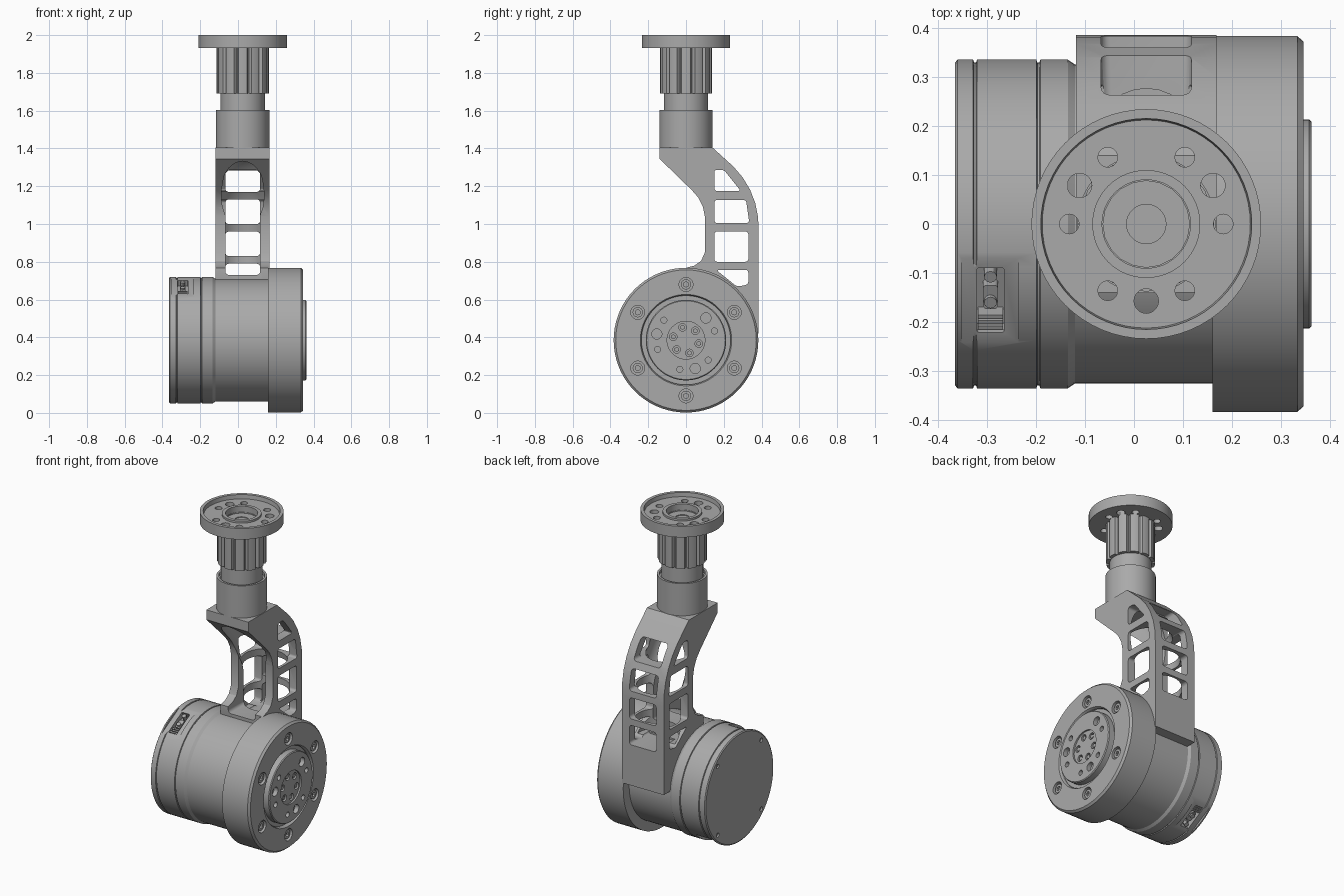
import bpy, bmesh, math
from mathutils import Matrix, Vector

if "Cube" in bpy.data.objects:
    bpy.data.objects.remove(bpy.data.objects["Cube"], do_unlink=True)

grey = bpy.data.materials.new("machined_grey")
grey.use_nodes = True
grey.diffuse_color = (0.4, 0.4, 0.4, 1)
grey.node_tree.nodes["Principled BSDF"].inputs["Base Color"].default_value = (0.4, 0.4, 0.4, 1)

MZ = 0.385    # motor axis height
CX = 0.025    # arm and column centre
TO_X = Matrix.Translation((0, 0, MZ)) @ Matrix.Rotation(math.pi / 2, 4, 'Y')
TO_COLUMN = Matrix.Translation((CX, 0, 0))


def finish(name, bm, matrix=Matrix()):
    bmesh.ops.transform(bm, matrix=matrix, verts=bm.verts)
    bmesh.ops.recalc_face_normals(bm, faces=bm.faces)
    mesh = bpy.data.meshes.new(name)
    bm.to_mesh(mesh)
    bm.free()
    mesh.materials.append(grey)
    ob = bpy.data.objects.new(name, mesh)
    bpy.context.collection.objects.link(ob)
    return ob


def lathe(name, profile, matrix, steps=64):
    """Turn (radius, height) points about z; the profile starts and ends on the axis."""
    bm = bmesh.new()
    vs = [bm.verts.new((r, 0, h)) for r, h in profile]
    es = [bm.edges.new(p) for p in zip(vs, vs[1:])]
    bmesh.ops.spin(bm, geom=vs + es, cent=(0, 0, 0), axis=(0, 0, 1),
                   angle=math.tau, steps=steps, use_merge=True)
    bmesh.ops.remove_doubles(bm, verts=bm.verts, dist=1e-5)
    return finish(name, bm, matrix)


def rod(name, r, low, high, matrix, x=0, y=0, steps=20):
    return lathe(name, [(0, low), (r, low), (r, high), (0, high)],
                 matrix @ Matrix.Translation((x, y, 0)), steps)


def prism(name, pts, axis, low, high, rounding=0, matrix=Matrix()):
    """Extrude a 2D outline along an axis, rounding its corners."""
    place = {'x': lambda a, b, h: (h, a, b), 'y': lambda a, b, h: (a, h, b),
             'z': lambda a, b, h: (a, b, h)}[axis]
    bm = bmesh.new()
    face = bm.faces.new([bm.verts.new(place(a, b, low)) for a, b in pts])
    ext = bmesh.ops.extrude_face_region(bm, geom=[face])
    top = [v for v in ext["geom"] if isinstance(v, bmesh.types.BMVert)]
    bmesh.ops.translate(bm, verts=top, vec=Vector(place(0, 0, high - low)))
    if rounding:
        k = "xyz".index(axis)
        sides = [e for e in bm.edges if abs(e.verts[0].co[k] - e.verts[1].co[k]) > 1e-4]
        bmesh.ops.bevel(bm, geom=sides, offset=rounding, segments=4,
                        profile=0.5, affect='EDGES')
    return finish(name, bm, matrix)


def rect(a, b, c, d):
    return [(a, b), (c, b), (c, d), (a, d)]


def cut(target, cutters):
    for c in cutters:
        c.hide_render = True
        mod = target.modifiers.new("cut", 'BOOLEAN')
        mod.operation, mod.solver, mod.object = 'DIFFERENCE', 'EXACT', c
        bpy.context.view_layer.objects.active = target
        bpy.ops.object.modifier_apply(modifier=mod.name)
        bpy.data.objects.remove(c, do_unlink=True)


def polar(r, degrees):
    a = math.radians(degrees)
    return r * math.cos(a), r * math.sin(a)


# Motor housing with grooves, waist, mounting flange and recessed output ring
motor = lathe("motor_housing", [
    (0, -.365), (.328, -.365), (.335, -.36), (.335, -.328), (.329, -.326), (.329, -.322),
    (.335, -.32), (.335, -.199), (.329, -.197), (.329, -.193), (.335, -.191), (.335, -.135),
    (.325, -.12), (.325, .16), (.383, .16), (.383, .333), (.372, .345), (.242, .345),
    (.236, .335), (.236, .322), (0, .322)], TO_X, 72)
flange_bolts = [polar(.295, 60 * i) for i in range(6)]
cap_bolts = [polar(.3, 45 + 90 * i) for i in range(4)]
cut(motor, [rod("bolt_hole", .037, .318, .4, TO_X, *p) for p in flange_bolts]
    + [rod("cap_hole", .013, -.4, -.355, TO_X, *p) for p in cap_bolts])
for p in flange_bolts:
    bolt = rod("flange_bolt", .027, .31, .337, TO_X, *p)
    cut(bolt, [rod("socket", .014, .325, .4, TO_X, *p, 6)])

# Cable sockets sunk into the housing, on opposite sides
for angle in (29, 209):
    frame = Matrix.Translation((0, 0, MZ)) @ Matrix.Rotation(math.radians(angle), 4, 'X')
    cut(motor, [prism("flat", rect(-.352, -.12, -.235, .12), 'z', .32, .4, .02, frame),
                prism("pocket", rect(-.32, -.075, -.265, .075), 'z', .285, .4, .004, frame)])
    for i in range(3):
        y = -.07 + .013 * i
        prism("socket_rib", rect(-.318, y, -.267, y + .008), 'z', .28, .318, 0, frame)
    prism("socket_plug", rect(-.308, -.025, -.277, .03), 'z', .28, .312, .008, frame)
    for y in (-.005, .055):
        rod("socket_pin", .013, .28, .322, frame, -.2925, y, 12)

# Output hub with its pattern of holes
hub = lathe("output_hub", [(0, .3), (.213, .3), (.213, .357), (.208, .362), (.1, .362),
                           (.1, .352), (0, .352)], TO_X)
holes = [(.158, 48, .027), (.158, 168, .027), (.158, 288, .027)]
holes += [(.158, a, .016) for a in (18, 138, 198, 258, 318)]
cutters = []
for r, a, size in holes:
    y, z = polar(r, a)
    cutters.append(rod("hub_hole", size, .335, .4, TO_X, -z, y))
screws = [polar(.07, 15 + 60 * i) for i in range(6)]
cutters += [rod("screw_hole", .02, .335, .4, TO_X, *p) for p in screws]
cut(hub, cutters)
for p in screws:
    rod("hub_screw", .013, .33, .348, TO_X, *p, 6)

# Arm: square outside, following a bend from the column to the motor
arm = prism("arm", [
    (-.14, 1.405), (.14, 1.405), (.25, 1.305), (.3, 1.247), (.34, 1.18), (.367, 1.11),
    (.381, 1.04), (.385, .97), (.385, .42), (.1, .42), (0, .6), (0, .768), (.045, .78),
    (.08, .805), (.1, .85), (.1, 1.04), (.09, 1.09), (.065, 1.14), (.03, 1.18),
    (-.14, 1.345)], 'x', CX - .143, CX + .143)

# Round bore swept along the bend
bm = bmesh.new()
rings = []
for y, z, slope in [(0, 1.335, 0), (.03, 1.28, 20), (.1, 1.19, 35), (.17, 1.1, 30),
                    (.22, 1.01, 18), (.243, .92, 0), (.243, .68, 0)]:
    m = Matrix.Translation((CX, y, z)) @ Matrix.Rotation(math.radians(slope), 4, 'X')
    rings.append([bm.verts.new(m @ Vector((*polar(.128, i * 11.25), 0))) for i in range(32)])
for a, b in zip(rings, rings[1:]):
    for i in range(32):
        j = (i + 1) % 32
        bm.faces.new((a[i], a[j], b[j], b[i]))
bm.faces.new(rings[0])
bm.faces.new(rings[-1])
cutters = [finish("bore", bm)]

# Windows: a long front slot, four on the back, four through both sides
x0, x1 = CX - .092, CX + .092
cutters.append(prism("front_slot", rect(x0, .73, x1, 1.2), 'y', -.3, .2, .02))
for z0, z1 in [(1.17, 1.29), (1.0, 1.13), (.83, .96), (.67, .79)]:
    cutters.append(prism("back_window", rect(x0, z0, x1, z1), 'y', .2, .5, .018))
for outline in [[(.15, 1.175), (.29, 1.175), (.2, 1.287), (.15, 1.287)],
                [(.15, 1.005), (.335, 1.005), (.318, 1.128), (.15, 1.128)],
                rect(.15, .8, .33, .96),
                [(.16, .757), (.33, .757), (.33, .68), (.27, .668)]]:
    cutters.append(prism("side_window", outline, 'x', -.3, .3, .015))
cut(arm, cutters)

# Column collar and neck
lathe("column_collar", [(0, 1.4), (.141, 1.4), (.141, 1.603), (.128, 1.603), (.128, 1.585),
                        (.117, 1.585), (.117, 1.7), (0, 1.7)], TO_COLUMN)

# Splined shaft
outline = []
for i in range(12):
    outline += [polar(r, 30 * i + a) for r, a in
                ((.118, -14), (.136, -10), (.138, 0), (.136, 10), (.118, 14))]
shaft = prism("splined_shaft", outline, 'z', 1.692, 1.95, 0, TO_COLUMN)

# Top flange with raised rim, centre ring and mounting holes
flange = lathe("top_flange", [
    (0, 1.932), (.234, 1.932), (.234, 2), (.215, 2), (.212, 1.975), (.11, 1.975), (.11, 1.987),
    (.09, 1.987), (.09, 1.945), (.04, 1.945), (.04, 1.938), (0, 1.938)], TO_COLUMN)
mounts = [(0, .02), (30, .025), (60, .02), (120, .02), (150, .025), (180, .02),
          (240, .02), (270, .025), (300, .02)]
cut(flange, [rod("mount_hole", size, 1.9, 2.1, TO_COLUMN, *polar(.157, a))
             for a, size in mounts])
cut(shaft, [rod("shaft_bore", .088, 1.94, 2.1, TO_COLUMN)])

# Smooth the round faces and keep the edges sharp
bpy.ops.object.select_all(action='DESELECT')
for ob in bpy.context.scene.objects:
    if ob.type == 'MESH' and ob.data.materials and ob.data.materials[0] == grey:
        ob.select_set(True)
        bpy.context.view_layer.objects.active = ob
bpy.ops.object.shade_smooth_by_angle(angle=math.radians(30))
